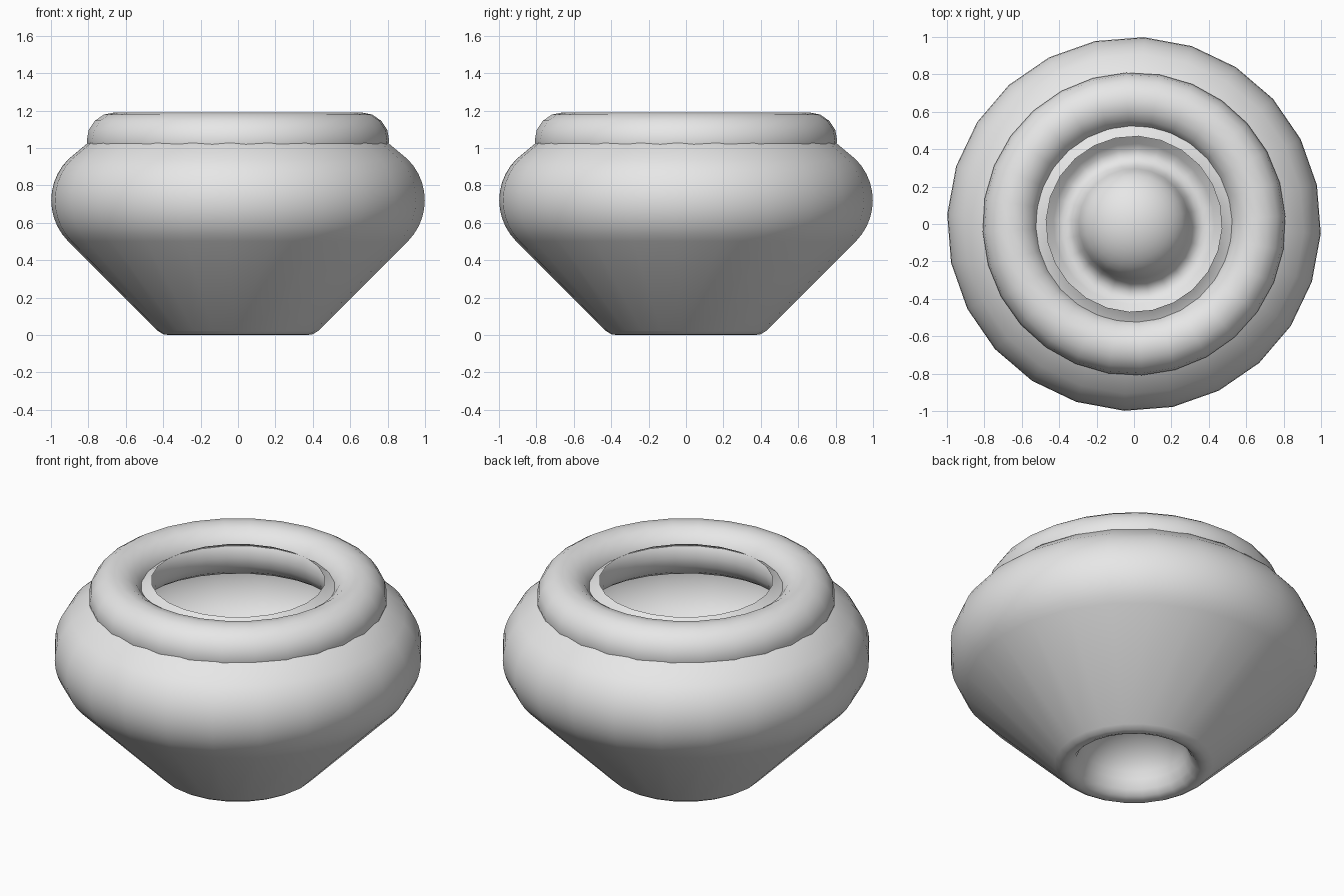
import bpy, bmesh, math

if "Cube" in bpy.data.objects:
    bpy.data.objects.remove(bpy.data.objects["Cube"], do_unlink=True)

clay = bpy.data.materials.new("grey_clay")
clay.use_nodes = True
GREY = (0.8, 0.8, 0.8, 1)
clay.diffuse_color = GREY
clay.node_tree.nodes["Principled BSDF"].inputs["Base Color"].default_value = GREY


def arc(cr, cz, rr, rz, start, end, steps):
    """Elliptical arc of (radius, height) points, angles in degrees."""
    angles = [math.radians(start + (end - start) * i / steps) for i in range(steps + 1)]
    return [(cr + rr * math.cos(a), cz + rz * math.sin(a)) for a in angles]


def lathe(name, profile, sides, offset, closed=False):
    """Revolve a profile about z into a smooth surface."""
    bm = bmesh.new()
    turn = math.radians(offset)
    pts = [bm.verts.new((r * math.cos(turn), r * math.sin(turn), z)) for r, z in profile]
    pairs = list(zip(pts, pts[1:] + pts[:1])) if closed else list(zip(pts, pts[1:]))
    edges = [bm.edges.new(p) for p in pairs]
    bmesh.ops.spin(bm, geom=pts + edges, cent=(0, 0, 0), axis=(0, 0, 1),
                   angle=math.tau, steps=sides, use_merge=False)
    bmesh.ops.remove_doubles(bm, verts=bm.verts, dist=0.0005)
    bmesh.ops.recalc_face_normals(bm, faces=bm.faces)
    # Make the outer wall face outwards
    widest = max(bm.faces, key=lambda f: f.calc_center_median().xy.length)
    if widest.normal.xy.dot(widest.calc_center_median().xy) < 0:
        bmesh.ops.reverse_faces(bm, faces=bm.faces)
    for face in bm.faces:
        face.smooth = True
    mesh = bpy.data.meshes.new(name)
    bm.to_mesh(mesh)
    bm.free()
    mesh.materials.append(clay)
    obj = bpy.data.objects.new(name, mesh)
    bpy.context.collection.objects.link(obj)
    return obj


# Thin-walled body: raised dome in the base, foot, cone, round belly, shoulder, lip
dome = arc(0, 0.05, 0.30, 0.24, 90, 10, 8)
foot = [(0.315, 0.04), (0.34, 0.012), (0.37, 0), (0.40, 0.004), (0.43, 0.022)]
belly = arc(0.69, 0.72, 0.31, 0.31, -45, 45, 10)
shoulder = [(0.80, 1.03), (0.72, 1.06), (0.62, 1.08), (0.53, 1.10), (0.47, 1.14)]
lathe("pot_body", dome + foot + belly + shoulder, 24, -3)

# Thick rounded collar around the mouth
lathe("rim_ring", arc(0.66, 1.04, 0.15, 0.15, 0, 337.5, 15), 28, 3, closed=True)
